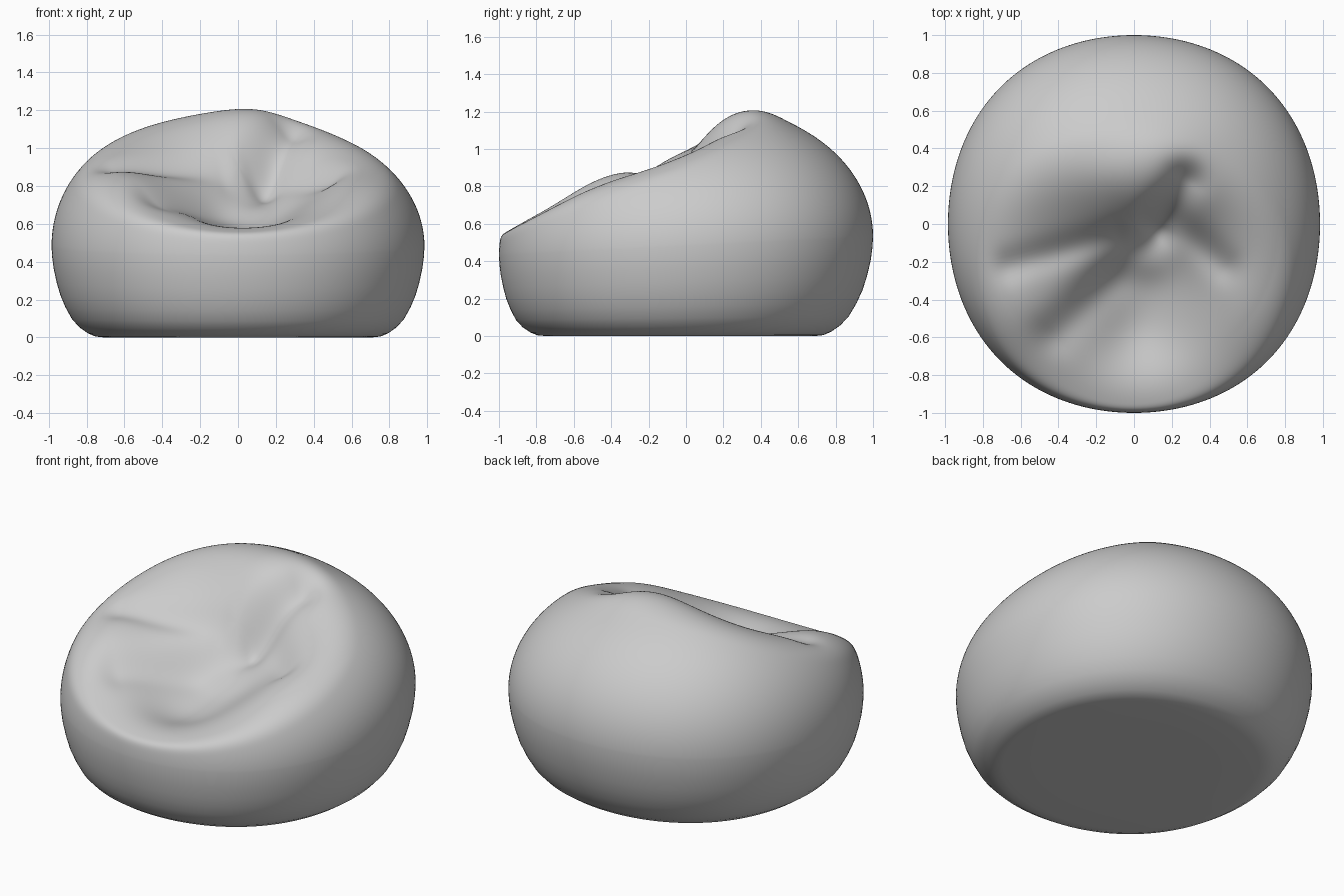
import bpy, bmesh, math
from mathutils import Vector

if "Cube" in bpy.data.objects:
    bpy.data.objects.remove(bpy.data.objects["Cube"])

SEG = 180
# lower side profile: radius, fraction of the way up to the widest line
SIDE = [(0.45, 0), (0.72, 0), (0.765, 0.01), (0.805, 0.045), (0.85, 0.11), (0.89, 0.2),
        (0.925, 0.33), (0.952, 0.46), (0.972, 0.6), (0.989, 0.76), (0.997, 0.89), (1.0, 1.0)]
# creases pressed into the seat: x1, y1, x2, y2, depth, width
CREASES = [(-0.66, -0.22, -0.1, -0.06, 0.035, 0.06),
           (-0.42, -0.57, 0.1, -0.05, 0.045, 0.08),
           (0.2, 0.03, 0.48, -0.22, 0.035, 0.06),
           (0.14, 0.0, 0.27, 0.22, 0.08, 0.07)]


def smooth_min(a, b, k):
    h = max(k - abs(a - b), 0) / k
    return min(a, b) - h * h * k / 4


def bump(x, y, cx, cy, sx, sy):
    return math.exp(-((x - cx) / sx) ** 2 / 2 - ((y - cy) / sy) ** 2 / 2)


def crease(x, y, x1, y1, x2, y2, depth, width):
    a, d, p = Vector((x1, y1)), Vector((x2 - x1, y2 - y1)), Vector((x, y))
    t = min(max((p - a).dot(d) / d.length_squared, 0), 1)
    return depth * math.exp(-((p - a - d * t).length / width) ** 2 / 2)


def waist(y):
    return 0.48 + 0.05 * y


def top_height(x, y):
    r2 = min(x * x + y * y, 1)
    # round dome cut by the sloping seat plane, blended in away from the rim
    rise = math.sqrt(1 - r2)
    dome = waist(y) + (0.76 - 0.05 * x) * rise
    z = smooth_min(dome, 1.07 + 0.53 * y, 0.02 + 0.16 * min(1, rise * 1.6))
    # gentle hollow, with a steeper diagonal step down into the seat
    step = 1 / (1 + math.exp((-0.73 * (x + 0.1) + 0.68 * (y + 0.175)) / 0.055))
    dent = 0.13 * bump(x, y, -0.08, -0.12, 0.42, 0.26)
    dent += 0.20 * step * bump(x, y, 0.1, -0.28, 0.28, 0.28)
    # front lip notch, seat lump and creases
    dent += 0.085 * bump(x, y, 0.0, -0.6, 0.2, 0.16)
    dent -= 0.035 * bump(x, y, 0.03, -0.2, 0.1, 0.07)
    dent += sum(crease(x, y, *c) for c in CREASES)
    # crest of the backrest and puffed front corners
    dent -= 0.02 * bump(x, y, 0.13, 0.4, 0.16, 0.1)
    dent -= 0.06 * bump(x, y, 0.0, 0.2, 0.22, 0.14)
    dent -= 0.04 * bump(x, y, -0.6, -0.47, 0.16, 0.16)
    dent -= 0.03 * bump(x, y, 0.55, -0.45, 0.16, 0.18)
    return z - dent * (1 - r2 ** 5)


def outline(a, r, shift=0):
    # slightly squarish plan outline
    w = r * (1 + 0.02 * math.sin(2 * a) ** 2)
    return 0.985 * w * math.cos(a), w * math.sin(a) + shift


# rings from the base up to the top centre
bm = bmesh.new()
rings = []


def add_ring(fn):
    rings.append([bm.verts.new(fn(2 * math.pi * i / SEG)) for i in range(SEG)])


for r, f in SIDE:
    # base reaches a little further forward than back
    add_ring(lambda a: (*outline(a, r, -0.03 * (1 - f) ** 2), waist(math.sin(a)) * f))
N = 80
for j in range(1, N):
    r = math.cos(math.pi / 2 * j / N)
    add_ring(lambda a: (*outline(a, r), top_height(r * math.cos(a), r * math.sin(a))))
for lo, hi in zip(rings, rings[1:]):
    for i in range(SEG):
        k = (i + 1) % SEG
        bm.faces.new((lo[i], lo[k], hi[k], hi[i]))
apex = bm.verts.new((0, 0, top_height(0, 0)))
for i in range(SEG):
    bm.faces.new((rings[-1][i], rings[-1][(i + 1) % SEG], apex))
bm.faces.new(rings[0][::-1])
bmesh.ops.recalc_face_normals(bm, faces=bm.faces)

mesh = bpy.data.meshes.new("bean_bag")
bm.to_mesh(mesh)
bm.free()
bag = bpy.data.objects.new("bean_bag", mesh)
bpy.context.collection.objects.link(bag)

# plain grey fabric
fabric = bpy.data.materials.new("grey fabric")
fabric.diffuse_color = (0.6, 0.6, 0.6, 1)
fabric.use_nodes = True
fabric.node_tree.nodes["Principled BSDF"].inputs["Base Color"].default_value = fabric.diffuse_color
mesh.materials.append(fabric)
for p in mesh.polygons:
    p.use_smooth = True
